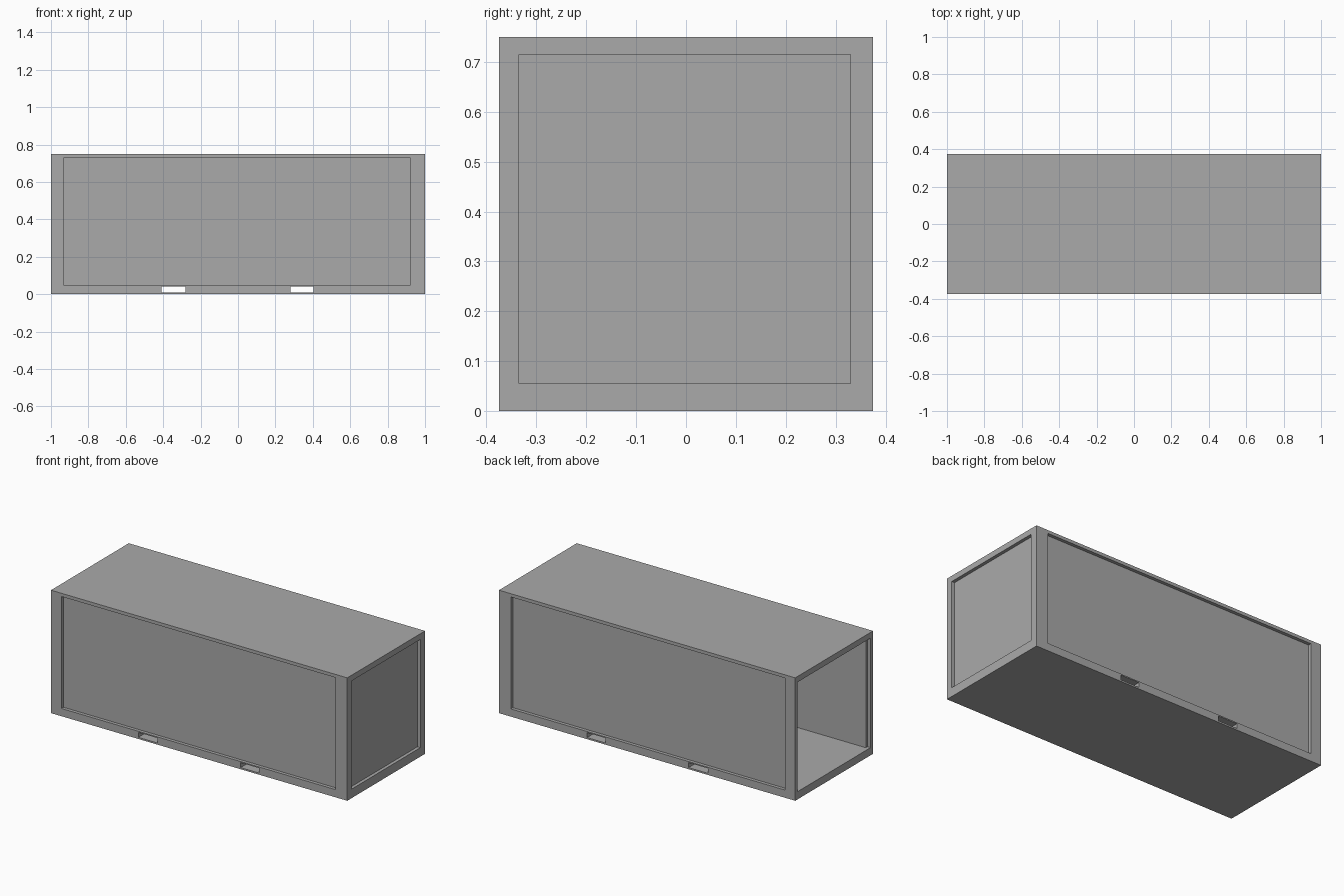
import bpy

if "Cube" in bpy.data.objects:
    bpy.data.objects.remove(bpy.data.objects["Cube"])

grey = bpy.data.materials.new("container_grey")
grey.diffuse_color = (0.40, 0.40, 0.40, 1)
grey.use_nodes = True
grey.node_tree.nodes["Principled BSDF"].inputs["Base Color"].default_value = grey.diffuse_color


def box(name, x, y, z, hide=False):
    """Axis-aligned box from (min, max) ranges."""
    bpy.ops.mesh.primitive_cube_add(size=1, location=[sum(r) / 2 for r in (x, y, z)])
    o = bpy.context.object
    o.name = name
    o.scale = [r[1] - r[0] for r in (x, y, z)]
    bpy.ops.object.transform_apply(location=False, rotation=False, scale=True)
    o.data.materials.append(grey)
    if hide:
        o.hide_render = True
        o.hide_viewport = True
        o.display_type = 'WIRE'
    return o


# solid outer body
body = box("container_body", (-1, 1), (-0.375, 0.375), (0, 0.75))

cutters = []
# recessed long side panels
for side, y in (("front", (-0.5, -0.355)), ("back", (0.355, 0.5))):
    cutters.append(box(side + "_panel_cutter", (-0.93, 0.92), y, (0.047, 0.73), True))
# recessed closed end
cutters.append(box("end_panel_cutter", (0.98, 1.2), (-0.335, 0.33), (0.055, 0.715), True))
# hollow interior, with a slightly wider mouth at the open end
cutters.append(box("interior_cutter", (-0.985, 0.96), (-0.335, 0.335), (0.047, 0.715), True))
cutters.append(box("open_end_cutter", (-1.2, -0.98), (-0.352, 0.352), (0.047, 0.715), True))
# lifting fork pockets running right through the base
for side, x in (("left", (-0.41, -0.28)), ("right", (0.28, 0.405))):
    cutters.append(box(side + "_fork_pocket_cutter", x, (-1, 1), (0.01, 0.04), True))

for c in cutters:
    m = body.modifiers.new(c.name, 'BOOLEAN')
    m.operation = 'DIFFERENCE'
    m.solver = 'EXACT'
    m.object = c
